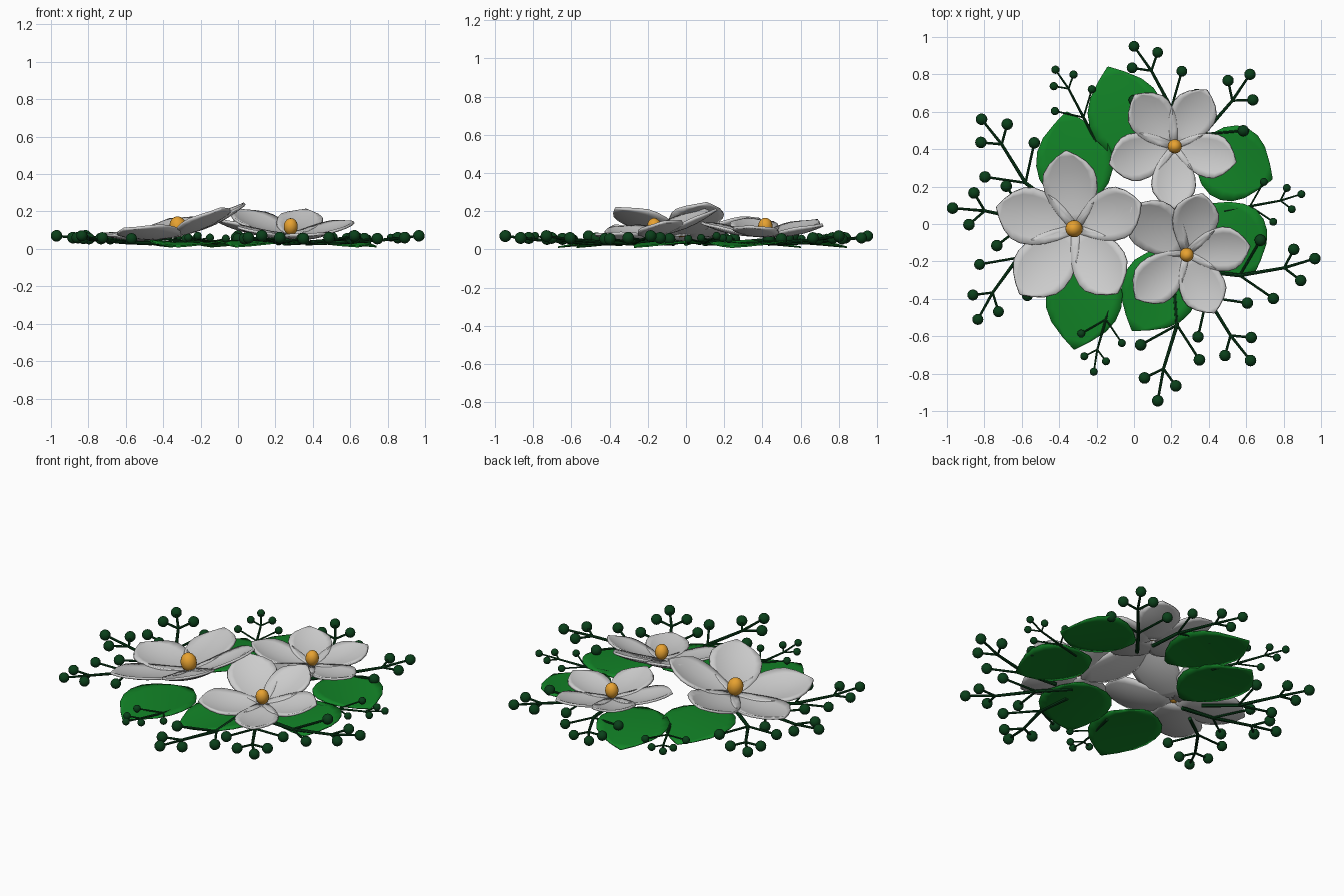
import bpy, math
from mathutils import Vector, Matrix

if "Cube" in bpy.data.objects:
    bpy.data.objects.remove(bpy.data.objects["Cube"])

def material(name, rgb):
    m = bpy.data.materials.new(name)
    m.diffuse_color = (*rgb, 1)
    m.use_nodes = True
    m.node_tree.nodes["Principled BSDF"].inputs["Base Color"].default_value = m.diffuse_color
    return m

LEAF = material("leaf_green", (0.006, 0.23, 0.02))
STEM = material("stem_green", (0.003, 0.05, 0.01))
GOLD = material("gold", (0.8, 0.36, 0.03))

PETAL_PROFILE = [(0, .28), (.15, .58), (.3, .82), (.45, .96), (.6, 1), (.72, .93),
                 (.84, .68), (.93, .36), (1, 0.02)]
LEAF_PROFILE = [(0, .1), (.1, .5), (.22, .8), (.36, .97), (.5, 1), (.64, .92),
                (.77, .72), (.9, .36), (1, 0.02)]

def finish(ob, mat):
    if mat:
        ob.data.materials.append(mat)
    bpy.ops.object.select_all(action='DESELECT')
    ob.select_set(True)
    bpy.context.view_layer.objects.active = ob
    bpy.ops.object.shade_smooth_by_angle(angle=math.radians(40))

def sheet(name, base, tip, half_width, profile, normal, cup, bow, thick, mat=None):
    """Curved blade from base to tip, used for petals and leaves."""
    d = tip - base
    side = d.cross(normal).normalized()
    up = side.cross(d).normalized()
    n = 8
    verts, faces = [], []
    for t, w in profile:
        for j in range(n + 1):
            s = (2 * j / n - 1) * w
            verts.append(base + d * t + side * s * half_width
                         + up * (cup * s * s * half_width + bow * math.sin(math.pi * t) * d.length))
    for i in range(len(profile) - 1):
        for j in range(n):
            a = i * (n + 1) + j
            faces.append((a, a + 1, a + n + 2, a + n + 1))
    me = bpy.data.meshes.new(name)
    me.from_pydata(verts, [], faces)
    ob = bpy.data.objects.new(name, me)
    bpy.context.collection.objects.link(ob)
    mod = ob.modifiers.new("thickness", 'SOLIDIFY')
    mod.thickness = thick
    mod.offset = 0
    finish(ob, mat)

def ball(name, loc, r, mat, stretch=1, axis=Vector((0, 0, 1)), seg=16):
    bpy.ops.mesh.primitive_uv_sphere_add(segments=seg, ring_count=seg * 5 // 8, radius=r, location=loc)
    ob = bpy.context.object
    ob.name = name
    ob.scale.z = stretch
    ob.rotation_euler = axis.to_track_quat('Z', 'Y').to_euler()
    finish(ob, mat)

# Flowers: centre, slope in x and y, tip rise, bead radius, petal tips
flowers = [
    ((-.31, -.025), (.21, .0), .10, .046,
     [(-.365, .39), (.035, .11), (-.09, -.37), (-.61, -.375), (-.735, .09)]),
    ((.215, .415), (-.06, .0), .07, .038,
     [(.39, .715), (.545, .33), (.21, .08), (-.13, .32), (.005, .69)]),
    ((.28, -.155), (-.04, .2), .08, .038,
     [(.365, .16), (.62, -.12), (.43, -.475), (.01, -.4), (-.015, .09)]),
]
for f, (c, (gx, gy), rise, bead, tips) in enumerate(flowers):
    centre = Vector((*c, .07))
    normal = Vector((-gx, -gy, 1)).normalized()
    for p, (x, y) in enumerate(tips):
        dx, dy = x - c[0], y - c[1]
        tip = Vector((x, y, .07 + rise + gx * dx + gy * dy))
        base = centre + (tip - centre) * .04
        sheet(f"flower_{f}_petal_{p}", base, tip, .345 * (tip - centre).length,
              PETAL_PROFILE, normal, .18, -.06, .014)
    ball(f"flower_{f}_centre", centre + normal * .05, bead, GOLD, 1.2, normal)

# Leaves: base x, y then tip x, y
leaves = [
    (.05, .34, -.14, .84), (-.28, .08, -.36, .6), (-.22, -.15, -.32, -.67),
    (.27, -.15, -.01, -.57), (.33, .40, .74, .24), (.40, .10, .64, -.27),
]
for i, (bx, by, tx, ty) in enumerate(leaves):
    sheet(f"leaf_{i}", Vector((bx, by, .03)), Vector((tx, ty, .012)), .205, LEAF_PROFILE,
          Vector((0, 0, 1)), .06, .02, .008, LEAF)

# Berry sprigs: lower fork x, y then tip x, y; one template turned and scaled
sprigs = [
    (.20, .62, 0, .95), (.37, .48, .62, .80), (-.27, .57, -.42, .825), (-.58, .22, -.815, .56),
    (-.56, .02, -.97, .085), (-.62, -.18, -.835, -.51), (-.15, -.51, -.215, -.79),
    (.23, -.54, .127, -.945), (.39, -.39, .623, -.73), (.565, -.275, .967, -.185),
    (.62, .095, .895, .16),
]
for i, (fx, fy, tx, ty) in enumerate(sprigs):
    fork, tip = Vector((fx, fy)), Vector((tx, ty))
    d = tip - fork
    L = d.length
    inward = Vector((-fx, -fy)).normalized()

    def at(p, z):
        return Vector((p.x, p.y, z))

    def arm(p, deg, length):
        return p + Matrix.Rotation(math.radians(deg), 2) @ d * length

    node = fork + d * .585 + Vector((d.y, -d.x)) * .03
    base = fork + (inward - d.normalized()).normalized() * L * .5
    ends = [at(tip, .07)]
    ends += [at(arm(node, a, .27), .06) for a in (50, -50)]
    ends += [at(arm(fork, a, .53), .055) for a in (47, -47)]
    paths = [[at(base, .03), at(fork, .035), at(node, .05), ends[0]]]
    paths += [[at(node, .05), e] for e in ends[1:3]] + [[at(fork, .035), e] for e in ends[3:]]

    cu = bpy.data.curves.new(f"sprig_{i}_stem", 'CURVE')
    cu.dimensions = '3D'
    cu.bevel_depth = .023 * L
    cu.bevel_resolution = 2
    cu.use_fill_caps = True
    for k, path in enumerate(paths):
        sp = cu.splines.new('POLY')
        sp.points.add(len(path) - 1)
        for q, (pt, co) in enumerate(zip(sp.points, path)):
            pt.co = (*co, 1)
            pt.radius = 1.25 - .2 * q if k == 0 else .7
    ob = bpy.data.objects.new(f"sprig_{i}_stem", cu)
    bpy.context.collection.objects.link(ob)
    bpy.ops.object.select_all(action='DESELECT')
    ob.select_set(True)
    bpy.context.view_layer.objects.active = ob
    bpy.ops.object.convert(target='MESH')
    finish(bpy.context.object, STEM)
    for k, e in enumerate(ends):
        ball(f"sprig_{i}_berry_{k}", e, .075 * L, STEM)
